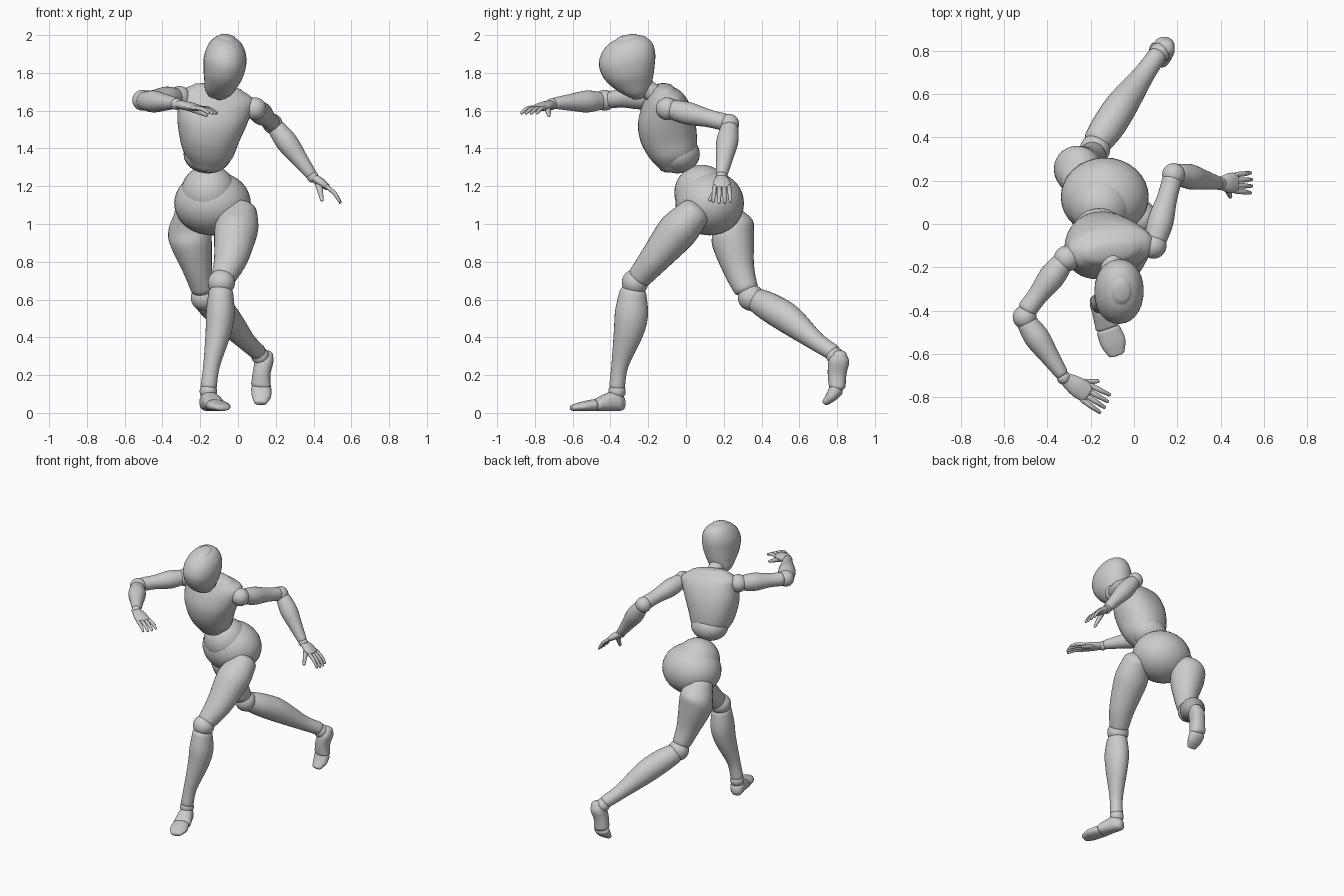
import bpy, bmesh, math
from mathutils import Vector as V


def finish(bm, name):
    bmesh.ops.recalc_face_normals(bm, faces=bm.faces)
    for f in bm.faces:
        f.smooth = True
    me = bpy.data.meshes.new(name)
    bm.to_mesh(me)
    bm.free()
    ob = bpy.data.objects.new(name, me)
    bpy.context.collection.objects.link(ob)
    return ob


def ball(name, c, r):
    bm = bmesh.new()
    bmesh.ops.create_uvsphere(bm, u_segments=32, v_segments=20, radius=1)
    r = (r, r, r) if isinstance(r, (int, float)) else r
    for v in bm.verts:
        v.co = V((v.co.x * r[0], v.co.y * r[1], v.co.z * r[2])) + V(c)
    return finish(bm, name)


def catmull(p0, p1, p2, p3, t):
    return [0.5 * (2 * b + (c - a) * t + (2 * a - 5 * b + 4 * c - d) * t * t
                   + (3 * b - a - 3 * c + d) * t ** 3)
            for a, b, c, d in zip(p0, p1, p2, p3)]


def loft(name, secs, side=(1, 0, 0), cap=0.6, n=28, steps=5, power=1.0):
    """Elliptical sections (x, y, z, half width, half depth) with round ends."""
    axis = (V(secs[-1][:3]) - V(secs[0][:3])).normalized()
    u = V(side)
    u = (u - axis * u.dot(axis)).normalized()
    w = axis.cross(u)
    s = [secs[0]] + list(secs) + [secs[-1]]
    rings = []
    for i in range(1, len(s) - 2):
        for k in range(steps):
            rings.append(catmull(*s[i - 1:i + 3], k / steps))
    rings.append(list(secs[-1]))

    def dome(ring, sign):
        out = []
        for deg in (25, 50, 70, 85):
            t = math.radians(deg)
            c = V(ring[:3]) + axis * sign * cap * min(ring[3:]) * math.sin(t)
            out.append([*c, ring[3] * math.cos(t), ring[4] * math.cos(t)])
        return out
    rings = dome(rings[0], -1)[::-1] + rings + dome(rings[-1], 1)
    bm = bmesh.new()
    loops = []
    for x, y, z, a, b in rings:
        loop = []
        for j in range(n):
            t = 2 * math.pi * j / n
            ct, st = math.cos(t), math.sin(t)
            ct = math.copysign(abs(ct) ** power, ct)
            st = math.copysign(abs(st) ** power, st)
            loop.append(bm.verts.new(V((x, y, z)) + u * a * ct + w * b * st))
        loops.append(loop)
    for p, q in zip(loops, loops[1:]):
        for j in range(n):
            bm.faces.new((p[j], p[(j + 1) % n], q[(j + 1) % n], q[j]))
    bm.faces.new(loops[0])
    bm.faces.new(loops[-1])
    return finish(bm, name)


def limb(name, a, b, profile, side=(1, 0, 0)):
    """Straight limb from a to b; profile is (fraction, radius) pairs."""
    a, b = V(a), V(b)
    return loft(name, [(*a.lerp(b, t), r, r) for t, r in profile], side)


def hand(name, wrist, knuckle, tip, across, thumb):
    wrist, knuckle, tip, across = V(wrist), V(knuckle), V(tip), V(across)
    ball(name + "_wrist", wrist, 0.031)
    mid = wrist.lerp(knuckle, 0.55)
    loft(name + "_palm", [(*wrist, .028, .022), (*mid, .046, .024),
                          (*knuckle, .046, .017)], across, n=20)
    bend = (tip - knuckle).cross(across).normalized()
    if bend.z < 0:
        bend = -bend
    for i, k in enumerate((-0.85, -0.28, 0.28, 0.85)):
        a = knuckle + across * k
        b = knuckle.lerp(tip, 1 - 0.12 * abs(k)) + across * k * 1.2
        m = a.lerp(b, 0.5) + bend * 0.008
        ball(f"{name}_knuckle_{i}", a, 0.013)
        loft(f"{name}_finger_{i}", [(*a, .012, .012), (*m, .0115, .0115),
                                    (*b, .008, .008)], across, n=10, steps=3)
    th = V(thumb)
    base = wrist.lerp(knuckle, 0.35)
    loft(name + "_thumb", [(*base, .02, .02), (*base.lerp(th, .55), .015, .015),
                           (*th, .009, .009)], across, n=12, steps=3)


# Head and neck
loft("head", [(-.112, -.25, 1.675, .05, .04), (-.103, -.262, 1.70, .073, .07),
              (-.09, -.283, 1.745, .09, .108), (-.077, -.302, 1.80, .107, .137),
              (-.068, -.312, 1.87, .114, .152), (-.06, -.312, 1.93, .1, .137),
              (-.056, -.311, 1.97, .072, .1), (-.056, -.31, 1.987, .045, .06)],
     cap=0.3, power=0.95)
limb("neck", (-.105, -.13, 1.66), (-.10, -.24, 1.74), [(0, .06), (.5, .05), (1, .055)])

# Ribcage, waist ball, belly ball and pelvis
twist = (.39, .06, -.06)
loft("ribcage", [(-.165, -.06, 1.31, .085, .085), (-.16, -.07, 1.37, .132, .125),
                 (-.155, -.09, 1.45, .158, .148), (-.14, -.105, 1.54, .183, .15),
                 (-.12, -.11, 1.62, .195, .128), (-.107, -.115, 1.68, .197, .095),
                 (-.105, -.125, 1.715, .14, .06)], twist, cap=0.4, n=36, power=0.9)
ball("waist_ball", (-.16, -.045, 1.37), (.128, .118, .102))
ball("belly_ball", (-.155, .085, 1.165), (.147, .147, .148))
ball("pelvis", (-.135, .125, 1.11), (.203, .182, .17))
for x, y, z in ((-.31, -.16, 1.67), (.09, -.10, 1.61)):
    ball("shoulder_ball", (x, y, z), .06)

# Left arm, swung back
upper = [(0, .052), (.3, .06), (.7, .047), (1, .046)]
fore = [(0, .048), (.3, .058), (.65, .045), (1, .031)]
limb("left_upper_arm", (.10, -.07, 1.605), (.175, .20, 1.54), upper)
ball("left_elbow", (.183, .228, 1.53), .053)
limb("left_forearm", (.205, .23, 1.505), (.385, .19, 1.265), fore)
hand("left_hand", (.395, .188, 1.25), (.473, .19, 1.195), (.545, .19, 1.11),
     (0, .045, 0), (.445, .125, 1.125))

# Right arm, reaching forward
limb("right_upper_arm", (-.335, -.185, 1.67), (-.49, -.39, 1.66), upper, (0, 0, 1))
ball("right_elbow", (-.505, -.43, 1.655), .055)
limb("right_forearm", (-.495, -.455, 1.652), (-.335, -.69, 1.64), fore, (0, 0, 1))
hand("right_hand", (-.325, -.71, 1.635), (-.215, -.782, 1.615), (-.125, -.835, 1.585),
     (-.022, -.04, 0), (-.165, -.725, 1.575))

# Left leg, forward
loft("left_thigh", [(.02, .045, 1.06, .085, .085), (.0, -.01, 1.0, .11, .1),
                    (-.015, -.06, .945, .113, .104), (-.04, -.17, .81, .088, .08),
                    (-.075, -.245, .72, .066, .064)])
ball("left_knee", (-.088, -.27, .69), (.072, .07, .07))
loft("left_calf", [(-.09, -.28, .635, .066, .072), (-.093, -.288, .53, .076, .088),
                   (-.105, -.305, .42, .067, .078), (-.14, -.35, .25, .044, .045),
                   (-.155, -.365, .14, .043, .042)])
ball("left_ankle", (-.157, -.365, .115), .046)
foot_side = (1, .3, 0)
loft("left_foot", [(-.168, -.345, .055, .038, .042), (-.16, -.36, .06, .046, .05),
                   (-.145, -.40, .06, .05, .05), (-.122, -.47, .043, .058, .034)],
     foot_side, power=0.85)
loft("left_toes", [(-.118, -.49, .041, .056, .031), (-.095, -.55, .034, .058, .025),
                   (-.08, -.60, .027, .038, .016)], foot_side, power=0.9)

# Right leg, trailing
loft("right_thigh", [(-.26, .2, 1.06, .08, .085), (-.26, .245, .99, .109, .112),
                     (-.25, .25, .91, .112, .114), (-.215, .28, .76, .078, .083),
                     (-.19, .315, .66, .062, .066)])
ball("right_knee", (-.18, .345, .61), .07)
calf_side = (.85, -.5, 0)
loft("right_calf", [(-.165, .385, .592, .068, .068), (-.12, .45, .555, .077, .078),
                    (-.055, .55, .492, .074, .078), (.045, .69, .378, .05, .05),
                    (.105, .775, .322, .044, .044)], calf_side)
ball("right_ankle", (.118, .79, .3), .047)
loft("right_foot", [(.15, .815, .31, .036, .036), (.14, .81, .275, .048, .054),
                    (.125, .80, .21, .047, .05), (.122, .80, .145, .053, .045)],
     (1, 0, 0), power=0.85)
loft("right_toes", [(.123, .795, .125, .054, .04), (.124, .768, .085, .05, .03),
                    (.12, .738, .055, .034, .018)], (1, 0, 0), power=0.9)
